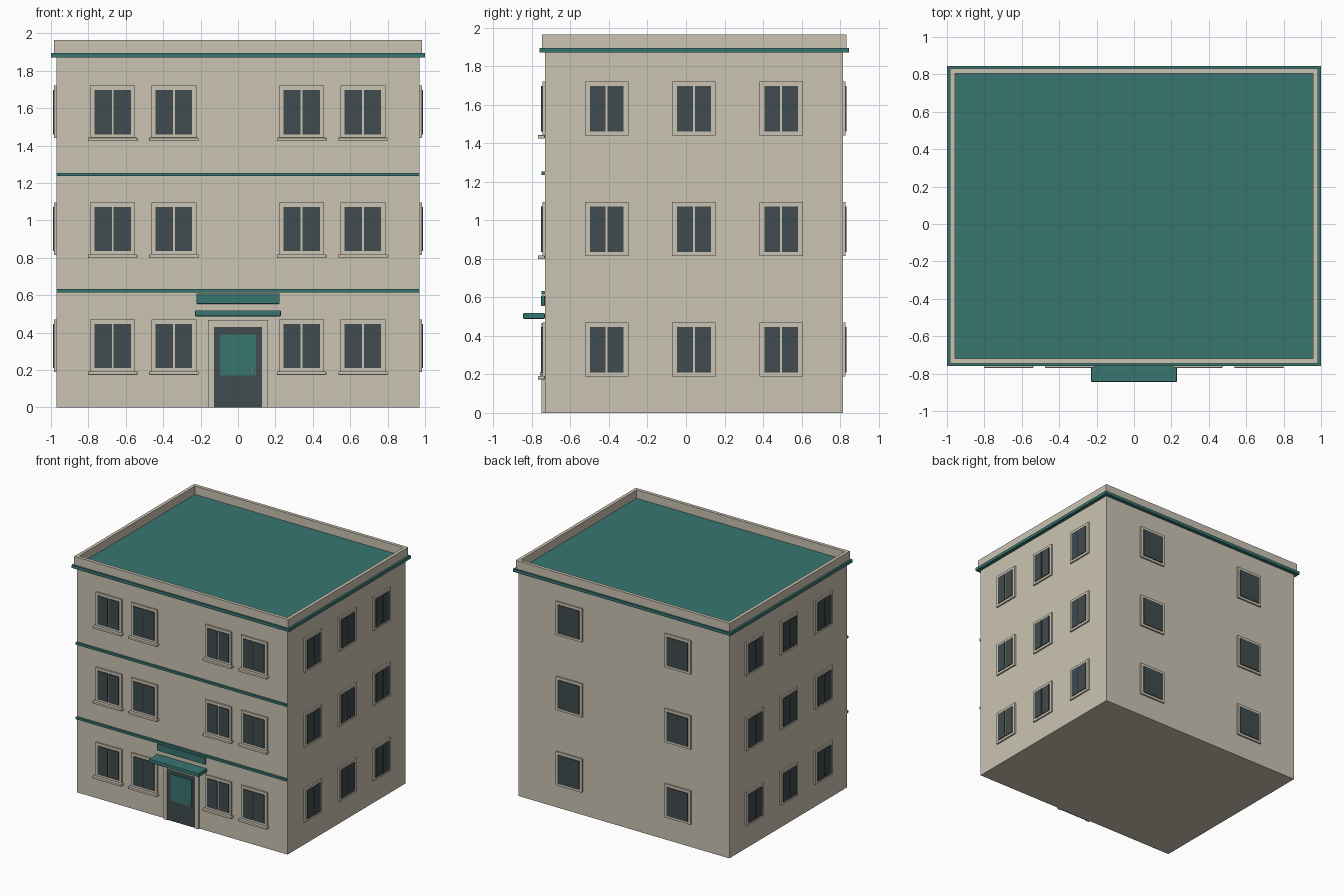
import bpy, bmesh
from mathutils import Matrix, Vector
from math import pi

if "Cube" in bpy.data.objects:
    bpy.data.objects.remove(bpy.data.objects["Cube"])


def material(name, rgb):
    m = bpy.data.materials.new(name)
    m.diffuse_color = (*rgb, 1)
    m.use_nodes = True
    m.node_tree.nodes["Principled BSDF"].inputs["Base Color"].default_value = m.diffuse_color
    return m


STONE = material("stone", (0.60, 0.55, 0.45))
TEAL = material("teal", (0.04, 0.18, 0.16))
DARK = material("dark_glass", (0.05, 0.07, 0.075))
METAL = material("metal", (0.6, 0.6, 0.58))


def boxes(name, spans, mat, place=Matrix(), bevel=0):
    """One object from boxes given as (x0, x1, y0, y1, z0, z1)."""
    bm = bmesh.new()
    for x0, x1, y0, y1, z0, z1 in spans:
        m = Matrix.LocRotScale(Vector((x0 + x1, y0 + y1, z0 + z1)) / 2, None,
                               Vector((x1 - x0, y1 - y0, z1 - z0)))
        bmesh.ops.create_cube(bm, size=1, matrix=place @ m)
    me = bpy.data.meshes.new(name)
    bm.to_mesh(me)
    bm.free()
    me.materials.append(mat)
    ob = bpy.data.objects.new(name, me)
    bpy.context.collection.objects.link(ob)
    if bevel:
        mod = ob.modifiers.new("bevel", 'BEVEL')
        mod.width = bevel
        mod.segments = 2
    return ob


W, Y0, Y1 = 0.97, -0.733, 0.815   # wall half width, front and back planes
CY = (Y0 + Y1) / 2
FLOORS = [0.19, 0.815, 1.44]      # bottom of the window frames

# Main block, roof slab with projecting cornice, parapet
boxes("walls", [(-W, W, Y0, Y1, 0, 1.87)], STONE)
boxes("roof_cornice", [(-1, 1, -0.76, 0.845, 1.87, 1.895)], TEAL)
px, pa, pb, t, z0, z1 = 0.985, -0.747, 0.832, 0.027, 1.895, 1.965
boxes("parapet", [(-px, px, pa, pa + t, z0, z1), (-px, px, pb - t, pb, z0, z1),
                  (-px, -px + t, pa + t, pb - t, z0, z1),
                  (px - t, px, pa + t, pb - t, z0, z1)], STONE)

# Floor bands on the front
boxes("floor_bands", [(-W, W, -0.75, Y0, z, z + 0.018) for z in (0.615, 1.236)], TEAL)


def windows(side, place, columns, width, pane_w, split, sills):
    """Windows on a facade whose local outside is -y and wall plane is y = 0."""
    frames, panes, ledges = [], [], []
    for z in FLOORS:
        for u in columns:
            h, p = width / 2, pane_w / 2
            frames.append((u - h, u + h, -0.013, 0, z, z + 0.28))
            gap = 0.005 if split else 0
            parts = [(u - p, u - gap), (u + gap, u + p)] if split else [(u - p, u + p)]
            panes += [(a, b, -0.019, -0.012, z + 0.02, z + 0.257) for a, b in parts]
            ledges.append((u - 0.132, u + 0.132, -0.036, 0, z - 0.016, z + 0.002))
    boxes(side + "_window_frames", frames, STONE, place)
    boxes(side + "_window_panes", panes, DARK, place)
    if sills:
        boxes(side + "_window_sills", ledges, STONE, place, 0.003)


def facade(x, y, angle):
    return Matrix.Translation((x, y, 0)) @ Matrix.Rotation(angle, 4, 'Z')


windows("front", facade(0, Y0, 0), (-0.67, -0.343, 0.34, 0.668), 0.24, 0.195, True, True)
windows("back", facade(0, Y1, pi), (-0.5, 0.5), 0.24, 0.195, False, False)
for side, s in (("right", 1), ("left", -1)):
    windows(side, facade(s * W, CY, s * pi / 2), (-0.453, 0, 0.453), 0.225, 0.175, True, False)

# Entrance: surround, door leaf, glazing and handle
boxes("door_surround", [(-0.16, -0.128, -0.75, Y0, 0, 0.466),
                        (0.128, 0.16, -0.75, Y0, 0, 0.466),
                        (-0.128, 0.128, -0.75, Y0, 0.43, 0.466)], STONE)
boxes("door", [(-0.128, 0.128, -0.743, Y0, 0, 0.43)], DARK)
boxes("door_glazing", [(-0.097, 0.097, -0.747, -0.742, 0.17, 0.39)], TEAL)
boxes("door_handle", [(0.075, 0.083, -0.757, -0.746, 0.178, 0.212)], METAL)

# Canopy and blank panel above the door
boxes("canopy", [(-0.23, 0.23, -0.845, Y0, 0.487, 0.519)], TEAL, bevel=0.006)
boxes("entrance_panel", [(-0.223, 0.223, -0.752, Y0, 0.554, 0.61)], TEAL, bevel=0.005)
